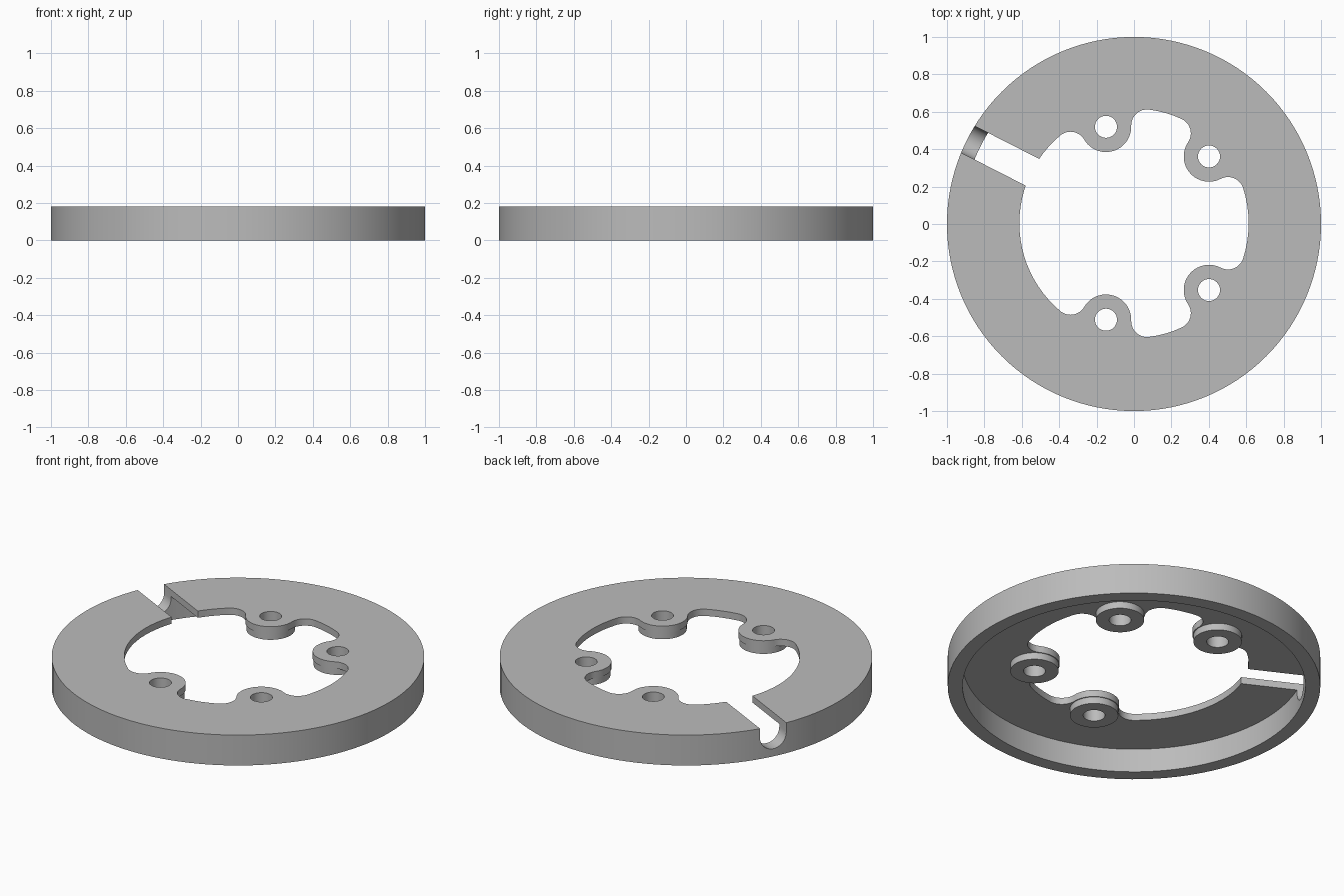
import bpy, bmesh
from math import pi, acos, radians, degrees
from mathutils import Vector, Matrix

old = bpy.data.objects.get("Cube")
if old:
    bpy.data.objects.remove(old)

TOP, PLATE_Z, BOSS_Z = 0.18, 0.14, 0.10
RIM_R, OPEN_R, LOBE_R, FILLET, BOLT_R = 0.92, 0.613, 0.135, 0.085, 0.537
BOLTS = [radians(a) for a in (-106.2, -41.7, 41.7, 106.2)]
SHIFT = Vector((0, 0.004))


def polar(r, a):
    return Vector((r, 0)) @ Matrix.Rotation(-a, 2)


def arc(center, r, a0, a1, n):
    return [center + polar(r, a0 + (a1 - a0) * i / n) for i in range(n + 1)]


def heading(v):
    return -Vector((1, 0)).angle_signed(v)


def prism(name, points, z0, z1):
    """Extrude a closed outline between two heights."""
    bm = bmesh.new()
    face = bm.faces.new([bm.verts.new((p.x, p.y, z0)) for p in points])
    top = bmesh.ops.extrude_face_region(bm, geom=[face])["geom"]
    moved = [v for v in top if isinstance(v, bmesh.types.BMVert)]
    bmesh.ops.translate(bm, verts=moved, vec=(0, 0, z1 - z0))
    bmesh.ops.recalc_face_normals(bm, faces=bm.faces)
    mesh = bpy.data.meshes.new(name)
    bm.to_mesh(mesh)
    bm.free()
    obj = bpy.data.objects.new(name, mesh)
    bpy.context.collection.objects.link(obj)
    return obj


def disc(name, center, r, z0, z1, n):
    return prism(name, arc(center, r, 0, 2 * pi, n)[:-1], z0, z1)


def combine(body, tool, operation):
    """Apply a boolean and remove the tool."""
    mod = body.modifiers.new("cut", "BOOLEAN")
    mod.operation, mod.solver, mod.object = operation, "EXACT", tool
    bpy.context.view_layer.objects.active = body
    bpy.ops.object.modifier_apply(modifier=mod.name)
    bpy.data.objects.remove(tool)


def near(a, target):
    """Shift an angle by full turns to lie within half a turn of target."""
    return target + (a - target + pi) % (2 * pi) - pi


# Inner opening: a circle interrupted by four filleted lobes
reach = OPEN_R - FILLET
spread = acos((BOLT_R**2 + reach**2 - (LOBE_R + FILLET)**2) / (2 * BOLT_R * reach))
outline = []
for i, a in enumerate(BOLTS):
    lobe, c1, c2 = polar(BOLT_R, a), polar(reach, a - spread), polar(reach, a + spread)
    h1 = near(heading(lobe - c1), a - spread + pi / 2)
    h2 = near(heading(lobe - c2), a + spread - pi / 2)
    outline += arc(c1, FILLET, a - spread, h1, 12)
    outline += arc(lobe, LOBE_R, near(heading(c1 - lobe), a + pi + pi / 2),
                   near(heading(c2 - lobe), a + pi - pi / 2), 24)[1:-1]
    outline += arc(c2, FILLET, h2, a + spread, 12)
    following = BOLTS[(i + 1) % 4] + (2 * pi if i == 3 else 0) - spread
    steps = max(3, int(degrees(following - a - spread) / 4))
    outline += arc(Vector((0, 0)), OPEN_R, a + spread, following, steps)[1:-1]
outline = [p + SHIFT for p in outline]

# Ring with a hollow underside
ring = disc("slotted_ring", Vector((0, 0)), 1, 0, TOP, 128)
combine(ring, disc("cavity", Vector((0, 0)), RIM_R, -0.1, PLATE_Z, 128), "DIFFERENCE")
combine(ring, prism("opening", outline, -0.1, 0.3), "DIFFERENCE")

# Bolt bosses under the lobes, with through holes
for a in BOLTS:
    center = polar(BOLT_R, a) + SHIFT
    combine(ring, disc("boss", center, 0.13, BOSS_Z, 0.16, 40), "UNION")
    combine(ring, disc("bolt_hole", center, 0.059, -0.1, 0.3, 32), "DIFFERENCE")

# Round-bottomed radial slot
half = 0.08
section = arc(Vector((0, 0)), half, pi, 2 * pi, 20) + [Vector((half, 0.2)), Vector((-half, 0.2))]
slot = prism("slot", section, 0.4, 1.2)
slot.data.transform(Matrix.Translation((0, 0, 0.125)) @ Matrix.Rotation(radians(153), 4, "Z")
                    @ Matrix.Rotation(pi / 2, 4, "Z") @ Matrix.Rotation(pi / 2, 4, "X")
                    @ Matrix.Diagonal((1, 1, -1, 1)))
bm = bmesh.new()
bm.from_mesh(slot.data)
# Point the slot outward along its own direction
if sum((v.co.x for v in bm.verts)) > 0:
    bmesh.ops.rotate(bm, verts=bm.verts, matrix=Matrix.Rotation(pi, 3, "Z"))
bmesh.ops.recalc_face_normals(bm, faces=bm.faces)
bm.to_mesh(slot.data)
bm.free()
combine(ring, slot, "DIFFERENCE")

# Plain grey finish
grey = bpy.data.materials.new("plain_grey")
grey.use_nodes = True
color = (0.5, 0.5, 0.5, 1)
grey.diffuse_color = color
grey.node_tree.nodes["Principled BSDF"].inputs["Base Color"].default_value = color
ring.data.materials.clear()
ring.data.materials.append(grey)
for poly in ring.data.polygons:
    poly.material_index = 0

bpy.ops.object.select_all(action="DESELECT")
ring.select_set(True)
bpy.context.view_layer.objects.active = ring
bpy.ops.object.shade_smooth_by_angle(angle=radians(30))
